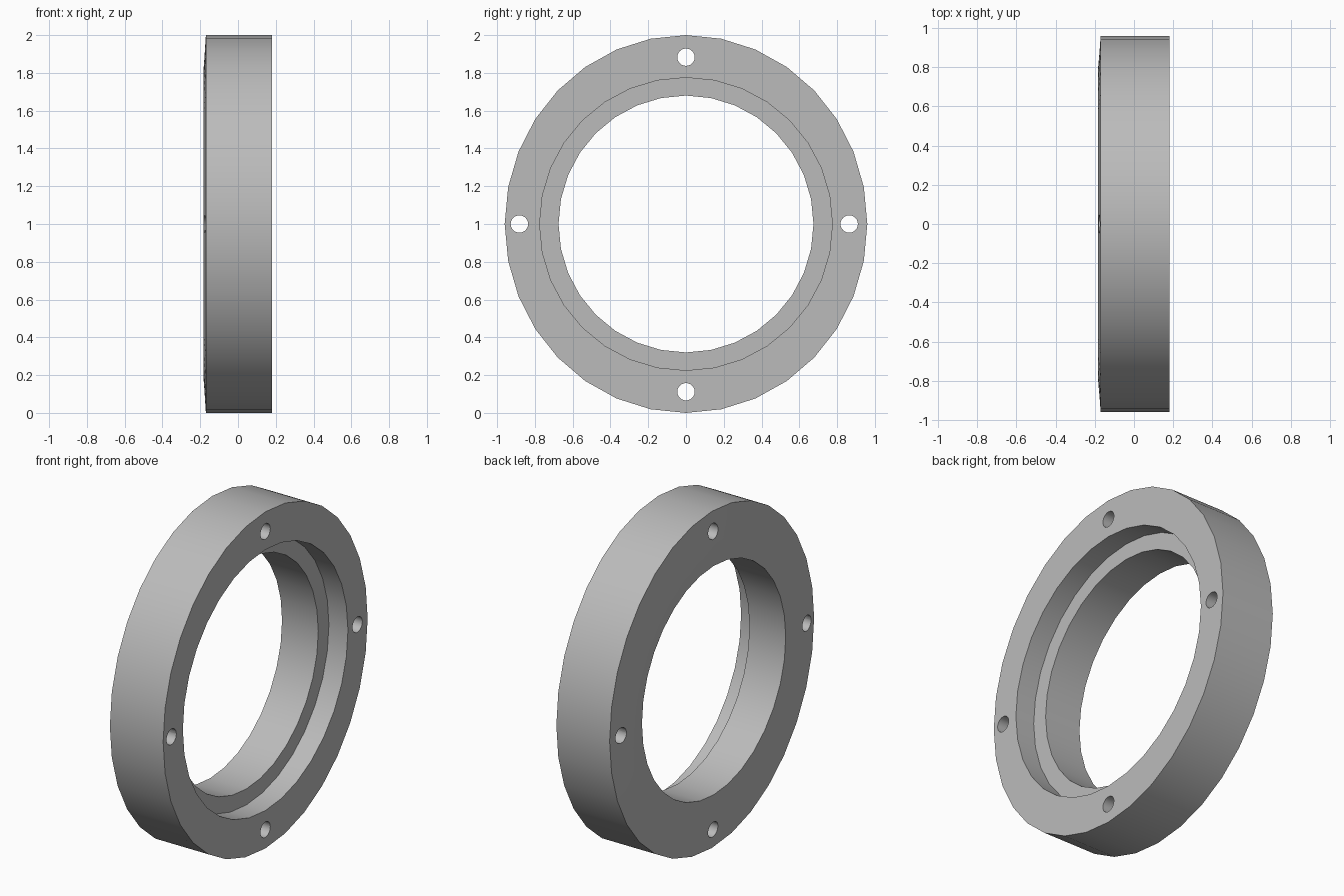
import bpy, bmesh, math
from mathutils import Matrix

SIDES = 32
cube = bpy.data.objects.get("Cube")
if cube:
    bpy.data.objects.remove(cube)

metal = bpy.data.materials.new("grey metal")
metal.use_nodes = True
grey = (0.5, 0.5, 0.5, 1)
metal.diffuse_color = grey
metal.node_tree.nodes["Principled BSDF"].inputs["Base Color"].default_value = grey


def add_object(name, bm):
    bmesh.ops.recalc_face_normals(bm, faces=bm.faces)
    mesh = bpy.data.meshes.new(name)
    bm.to_mesh(mesh)
    bm.free()
    mesh.materials.append(metal)
    obj = bpy.data.objects.new(name, mesh)
    bpy.context.collection.objects.link(obj)
    return obj


# Ring section: (x, radius along y, radius along z)
section = [
    (0.18, 0.96, 1.0),      # outer rim
    (0.18, 0.775, 0.775),   # recess mouth
    (0.055, 0.775, 0.775),  # recess floor
    (0.055, 0.675, 0.68),   # bore
    (-0.183, 0.675, 0.68),
    (-0.183, 0.8, 0.81),    # shallow taper on the back
    (-0.17, 0.96, 1.0),
]
bm = bmesh.new()
loops = []
for x, ry, rz in section:
    angles = [math.tau * i / SIDES for i in range(SIDES)]
    loops.append([bm.verts.new((x, ry * math.sin(a), 1 + rz * math.cos(a))) for a in angles])
for a, b in zip(loops, loops[1:] + loops[:1]):
    for i in range(SIDES):
        j = (i + 1) % SIDES
        bm.faces.new((a[i], a[j], b[j], b[i]))
ring = add_object("flange_ring", bm)

# Four bolt holes through the flange
bm = bmesh.new()
for y, z in [(0, 1.883), (0, 0.112), (-0.882, 1), (0.864, 1)]:
    place = Matrix.Translation((0, y, z)) @ Matrix.Rotation(math.pi / 2, 4, "Y")
    bmesh.ops.create_cone(bm, cap_ends=True, segments=24, radius1=0.046,
                          radius2=0.046, depth=1, matrix=place)
cutter = add_object("bolt_hole_cutter", bm)
cutter.hide_render = True

cut = ring.modifiers.new("bolt_holes", "BOOLEAN")
cut.operation = "DIFFERENCE"
cut.solver = "EXACT"
cut.object = cutter

bpy.ops.object.select_all(action="DESELECT")
ring.select_set(True)
bpy.context.view_layer.objects.active = ring
bpy.ops.object.modifier_apply(modifier=cut.name)
bpy.data.objects.remove(cutter)
bpy.ops.object.shade_smooth_by_angle(angle=math.radians(30))
